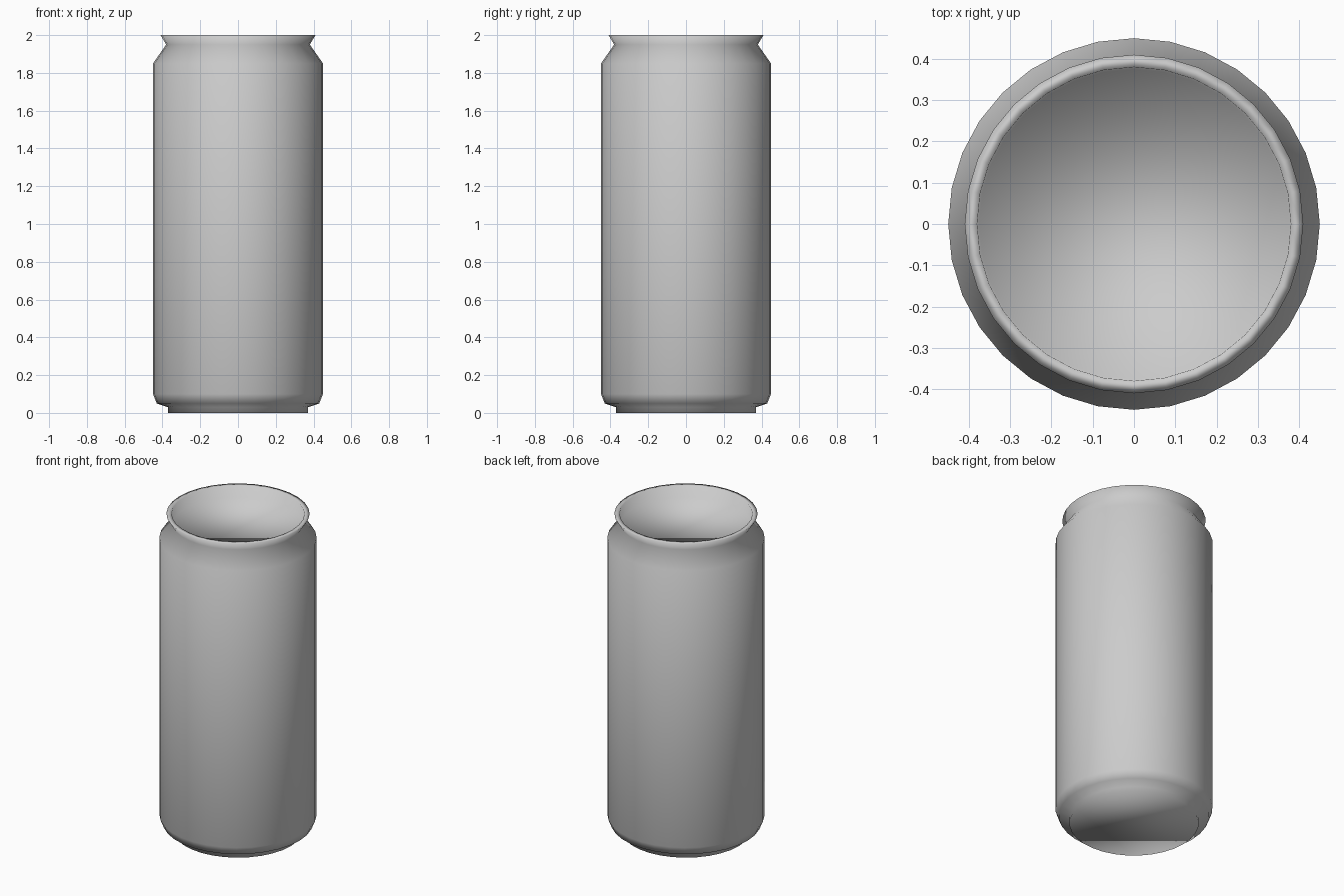
import bpy, bmesh, math

if "Cube" in bpy.data.objects:
    bpy.data.objects.remove(bpy.data.objects["Cube"])

SIDES = 32

# (radius, height) from the foot, up the outside, over the lip, down to the lid
profile = [
    (0.37, 0.00), (0.37, 0.03), (0.43, 0.05), (0.45, 0.10),   # foot and lower bevel
    (0.45, 1.85), (0.38, 1.95),                               # body wall and neck
    (0.41, 2.00), (0.38, 2.00), (0.375, 1.93),                # flared lip and recess
]


def ring(bm, r, z):
    return [bm.verts.new((r * math.cos(2 * math.pi * i / SIDES),
                          r * math.sin(2 * math.pi * i / SIDES), z))
            for i in range(SIDES)]


bm = bmesh.new()
rings = [ring(bm, r, z) for r, z in profile]

# walls between neighbouring rings
for a, b in zip(rings, rings[1:]):
    for i in range(SIDES):
        j = (i + 1) % SIDES
        bm.faces.new((a[i], a[j], b[j], b[i]))

# flat base and recessed lid
bm.faces.new(list(reversed(rings[0])))
bm.faces.new(rings[-1])

for f in bm.faces:
    f.smooth = True

mesh = bpy.data.meshes.new("drink_can")
bm.to_mesh(mesh)
bm.free()
can = bpy.data.objects.new("drink_can", mesh)
bpy.context.collection.objects.link(can)
